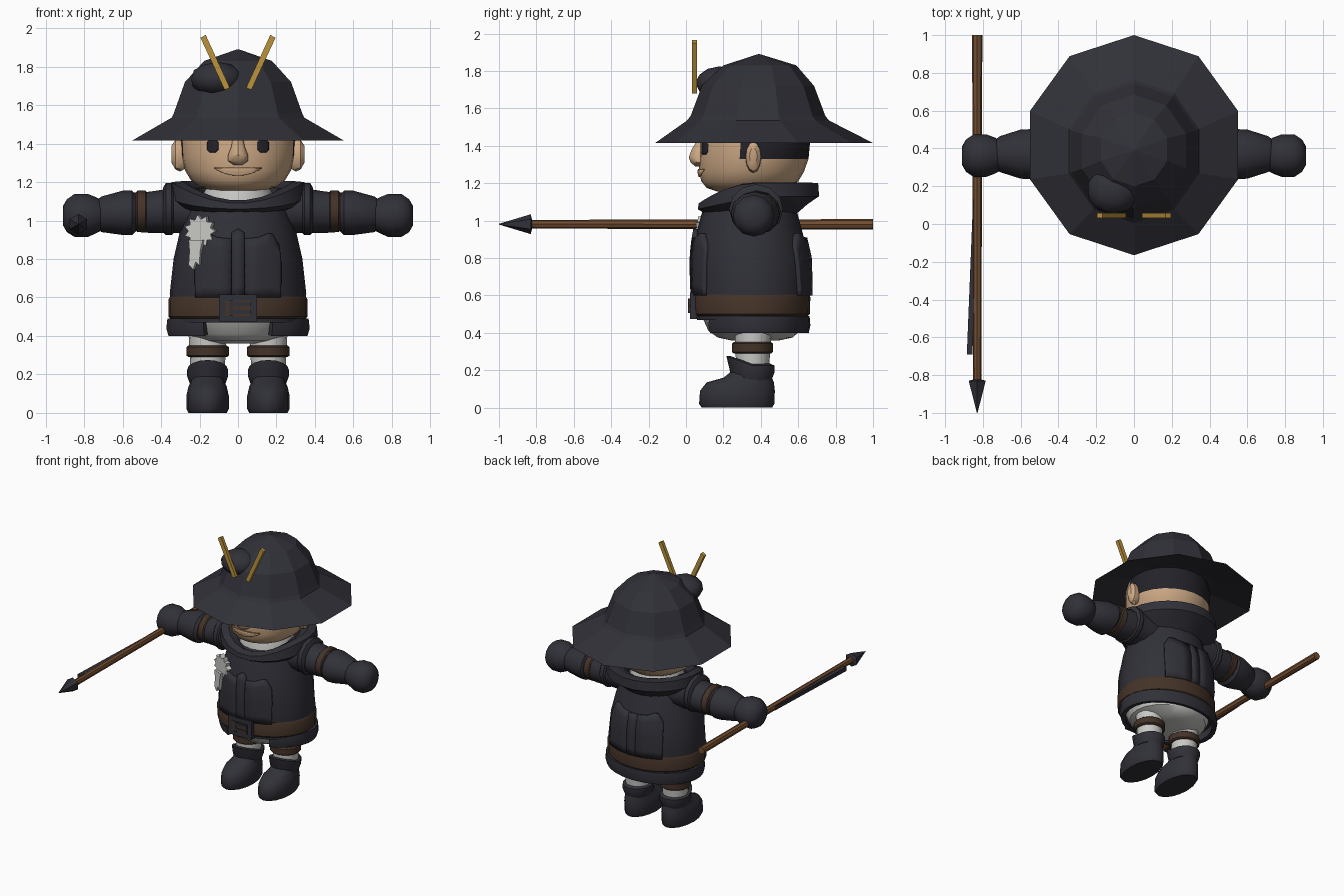
import bpy, bmesh, math
from math import sin, cos, pi, sqrt
from mathutils import Vector, Matrix

if "Cube" in bpy.data.objects:
    bpy.data.objects.remove(bpy.data.objects["Cube"])


def material(name, rgb):
    m = bpy.data.materials.new(name)
    m.diffuse_color = (*rgb, 1)
    m.use_nodes = True
    m.node_tree.nodes["Principled BSDF"].inputs["Base Color"].default_value = m.diffuse_color
    return m


CLOTH = material("charcoal cloth", (0.030, 0.030, 0.040))
HAIR = material("black hair", (0.016, 0.016, 0.022))
SKIN = material("skin", (0.60, 0.39, 0.23))
LIP = material("mouth line", (0.30, 0.16, 0.08))
WHITE = material("white linen", (0.58, 0.58, 0.56))
LEATHER = material("brown leather", (0.058, 0.033, 0.021))
WOOD = material("wood", (0.17, 0.075, 0.030))
GOLD = material("gold", (0.50, 0.29, 0.045))


def finish(name, bm, mat, angle=35):
    bmesh.ops.recalc_face_normals(bm, faces=bm.faces)
    me = bpy.data.meshes.new(name)
    bm.to_mesh(me)
    bm.free()
    me.materials.append(mat)
    if angle:
        me.shade_smooth()
        me.set_sharp_from_angle(angle=math.radians(angle))
    ob = bpy.data.objects.new(name, me)
    bpy.context.collection.objects.link(ob)
    return ob


def skin_rings(rings, closed_rings=True, loop=False, caps=True):
    """Bridge a list of point rings into a surface."""
    bm = bmesh.new()
    vs = [[bm.verts.new(p) for p in r] for r in rings]
    n = len(vs[0])
    pairs = list(zip(vs, vs[1:])) + ([(vs[-1], vs[0])] if loop else [])
    for a, b in pairs:
        for i in range(n if closed_rings else n - 1):
            j = (i + 1) % n
            bm.faces.new((a[i], a[j], b[j], b[i]))
    if caps and not loop and closed_rings:
        bm.faces.new(vs[0])
        bm.faces.new(vs[-1])
    return bm


def loft(name, rings, mat, axis="z", off=0, n=16, angle=35, sign=1):
    """Rings are (position on axis, half width, low, high)."""
    out = []
    for t, ra, lo, hi in rings:
        ring = []
        for i in range(n):
            w = pi / 2 + 2 * pi * i / n
            a, b = off + ra * cos(w), (lo + hi) / 2 + (hi - lo) / 2 * sin(w)
            ring.append({"z": (a, b, t), "x": (sign * t, a, b), "y": (a, t, b)}[axis])
        out.append(ring)
    return finish(name, skin_rings(out), mat, angle)


def shell(name, section, mat, a0=0, a1=2 * pi, n=20):
    """Sweep a closed section round the z axis."""
    full = a1 - a0 > 6.28
    secs = [section(a0 + (a1 - a0) * i / n) for i in range(n if full else n + 1)]
    return finish(name, skin_rings(secs, loop=full), mat)


def panel(name, rings, cols, mat, side=-1, thick=0.02, rows=6):
    """Plate laid on a lofted body; columns are (x, bottom, top)."""
    def depth(x, z):
        for p, q in zip(rings, rings[1:]):
            if p[0] <= z <= q[0]:
                f = (z - p[0]) / (q[0] - p[0])
                rx, lo, hi = [u + (v - u) * f for u, v in zip(p[1:], q[1:])]
                return (lo + hi) / 2 + side * (hi - lo) / 2 * sqrt(max(0, 1 - (x / rx) ** 2))
        return 0
    grid = []
    for x, z0, z1 in cols:
        zs = [z0 + (z1 - z0) * i / rows for i in range(rows + 1)]
        grid.append([(x, depth(x, z), z) for z in zs])
    ob = finish(name, skin_rings(grid, closed_rings=False), mat)
    mod = ob.modifiers.new("thickness", "SOLIDIFY")
    mod.thickness, mod.offset = thick, 0
    return ob


def prism(name, pts, y0, y1, mat, turn=0, pivot=(0, 0, 0)):
    bm = skin_rings([[(x, y, z) for x, z in pts] for y in (y0, y1)])
    bmesh.ops.rotate(bm, verts=bm.verts, cent=pivot, matrix=Matrix.Rotation(turn, 3, "Z"))
    return finish(name, bm, mat, 0)


def rect(x0, x1, z0, z1):
    return [(x0, z0), (x1, z0), (x1, z1), (x0, z1)]


# Hat: wide brim and faceted crown, with a folded lump at the front
loft("hat", [(1.50, .29, .11, .69), (1.415, .58, -.165, 1.0), (1.535, .362, .005, .765),
             (1.56, .35, .025, .745), (1.72, .29, .085, .685), (1.83, .185, .2, .59),
             (1.89, .005, .385, .395)], CLOTH, n=10, angle=0)
bm = bmesh.new()
bmesh.ops.create_icosphere(bm, subdivisions=2, radius=1,
                           matrix=Matrix.Translation((-.11, .18, 1.735)) @ Matrix.Diagonal((.14, .13, .09, 1)))
finish("hat_fold", bm, CLOTH)
for s in (1, -1):
    prism("hat_stick", [(s * x, z) for x, z in ((.042, 1.69), (.07, 1.68), (.195, 1.95), (.168, 1.965))],
          .032, .058, GOLD)

# Head: dark hair on the back of the skull
HEAD = [(1.155, .13, .17, .48), (1.175, .2, .11, .55), (1.21, .245, .082, .60), (1.26, .275, .07, .63),
        (1.33, .295, .07, .655), (1.44, .30, .075, .665), (1.52, .28, .10, .65)]
head = loft("head", HEAD, SKIN, n=24)
head.data.materials.append(HAIR)
for f in head.data.polygons:
    if f.center.z > 1.33 and f.center.y > .32:
        f.material_index = 1
loft("nose", [(1.29, .025, .05, .11), (1.31, .055, .025, .12), (1.34, .055, .015, .12),
              (1.38, .038, .03, .12), (1.43, .028, .06, .12)], SKIN, n=10)
panel("mouth", HEAD, [(x, 1.265 - .03 * (1 - (x / .11) ** 2), 1.272) for x in
                      (-.11, -.07, -.035, 0, .035, .07, .11)], SKIN, thick=.018)
panel("mouth_line", HEAD, [(x, 1.268, 1.276) for x in
                           (-.12, -.08, -.04, 0, .04, .08, .12)], LIP, thick=.014)
for s in (1, -1):
    panel("eye", HEAD, [(s * .13 + dx, 1.385 - h, 1.39 + h) for dx, h in
                        ((-.028, .016), (-.014, .032), (.014, .032), (.028, .016))], HAIR, thick=.016)
    loft("ear", [(.26, .03, 1.28, 1.40), (.30, .042, 1.255, 1.425), (.325, .04, 1.265, 1.42),
                 (.345, .02, 1.30, 1.39)], SKIN, "x", .36, 12, sign=s)

# Body: linen underclothes, coat, belt
loft("undershirt", [(1.0, .2, .15, .56), (1.12, .19, .16, .55), (1.2, .15, .19, .52)], WHITE)
loft("breeches_seat", [(.36, .1, .24, .5), (.375, .18, .17, .57), (.41, .28, .12, .61), (.5, .33, .08, .64)],
     WHITE, n=20)
COAT = [(.47, .34, .06, .645), (.62, .355, .045, .66), (.80, .335, .04, .655), (.93, .305, .055, .625),
        (1.06, .265, .09, .59), (1.10, .2, .15, .53)]
loft("coat", COAT, CLOTH, n=24)
BELT = [(.49, .352, .05, .652), (.50, .362, .04, .662), (.59, .362, .037, .665), (.605, .352, .045, .66)]
loft("belt", BELT, LEATHER, n=24)
prism("buckle", rect(-.1, .1, .475, .615), .022, .06, CLOTH)
prism("buckle_window", rect(-.065, .065, .505, .585), .017, .025, LEATHER)
for z in (.515, .555):
    prism("buckle_prong", rect(-.03, .065, z, z + .022), .011, .022, CLOTH)
prism("buckle_bar", rect(-.045, -.025, .505, .585), .011, .022, CLOTH)


# Coat skirt, open at the front
def skirt_section(a):
    prof = ((.93, .49), (.985, .49), (1.0, .44), (.97, .40), (.88, .405))
    return [(.375 * k * cos(a), .375 + .29 * k * sin(a), z) for k, z in prof]


shell("coat_skirt", skirt_section, CLOTH, -pi / 2 + .5, 3 * pi / 2 - .5, 22)


# Thrown-back hood, low at the throat
def hood_section(a):
    f, b = max(0, -sin(a)), max(0, sin(a))
    prof = ((.22, .21, 1.03, 0), (.32, .28, 1.09 - .05 * f, 0), (.355, .315, 1.13 - .07 * f, 1),
            (.345, .31, 1.20 - .11 * f * f, 1), (.29, .26, 1.205 - .10 * f * f, .6), (.23, .21, 1.17 - .09 * f * f, 0))
    return [(rx * cos(a) * (1 - .05 * b), .375 + ry * sin(a) + .025 * b * k, z) for rx, ry, z, k in prof]


shell("hood", hood_section, CLOTH, n=22)

# Raised pockets on front and back, and the front placket
for side, label in ((-1, "front"), (1, "back")):
    for s in (1, -1):
        panel(label + "_pocket", COAT, [(s * x, .60, z) for x, z in
              ((.035, .905), (.10, .91), (.145, .93), (.17, .93), (.205, .87), (.215, .80))], CLOTH, side, .036)
panel("placket", COAT, [(x, .60, z) for x, z in ((-.032, .935), (0, .955), (.032, .935))], CLOTH, -1, .045)
panel("back_panel", COAT, [(x, .60, .905) for x in (-.035, 0, .035)], CLOTH, 1, .036)

# White rosette with a ragged tail
star = [(-.195 + r * cos(i * pi / 11), .945 + r * sin(i * pi / 11))
        for i in range(22) for r in ((.085, .062)[i % 2],)]
prism("rosette", star, .075, .11, WHITE, -.35, (-.195, .09, .945))
prism("rosette_tail", [(-.25, .90), (-.17, .90), (-.185, .84), (-.19, .765), (-.21, .785), (-.225, .745),
                       (-.25, .77), (-.245, .84)], .065, .10, WHITE, -.4, (-.215, .09, .85))

for s in (1, -1):
    # Arm: shoulder roll, sleeve, strap, cuff and mitten
    loft("shoulder", [(.2, .13, .93, 1.16), (.335, .135, .935, 1.18), (.345, .145, .925, 1.195),
                      (.375, .145, .925, 1.195), (.39, .125, .94, 1.17)], CLOTH, "x", .375, 12, sign=s)
    loft("sleeve", [(.36, .125, .935, 1.165), (.46, .12, .935, 1.15), (.55, .11, .95, 1.145)],
         CLOTH, "x", .38, 12, sign=s)
    loft("arm_strap", [(.475, .12, .945, 1.15), (.482, .127, .938, 1.157), (.523, .125, .94, 1.155),
                       (.53, .118, .947, 1.148)], LEATHER, "x", .38, 12, sign=s)
    loft("cuff", [(.53, .115, .945, 1.135), (.55, .132, .925, 1.155), (.60, .13, .925, 1.155),
                  (.71, .095, .94, 1.125), (.73, .08, .955, 1.11)], CLOTH, "x", .37, 12, sign=s)
    loft("mitten", [(.70, .075, .955, 1.10), (.735, .095, .935, 1.12), (.78, .112, .915, 1.138),
                    (.85, .112, .915, 1.138), (.89, .085, .94, 1.11), (.91, .05, .975, 1.075)],
         CLOTH, "x", .362, 12, sign=s)

    # Leg: stocking, garter and boot
    x = s * .158
    loft("stocking", [(.15, .085, .27, .44), (.30, .093, .265, .45), (.43, .1, .26, .46)], WHITE, off=x)
    loft("garter", [(.29, .1, .255, .455), (.298, .11, .245, .465), (.342, .11, .245, .465),
                    (.35, .1, .255, .455)], LEATHER, off=x)
    loft("boot", [(0, .1, .085, .46), (.02, .11, .07, .472), (.09, .11, .075, .475), (.135, .10, .11, .47),
                  (.16, .088, .2, .46), (.20, .092, .25, .455)], CLOTH, off=x, angle=40)

    def cuff_section(a, x=x):
        f = max(0, -sin(a))
        prof = ((.085, .15), (.092, .15), (.106, .19), (.106, .225 + .05 * f), (.085, .235 + .04 * f))
        return [(x + r * cos(a), .355 + r * 1.12 * sin(a) - (.02 * f if z > .2 else 0), z) for r, z in prof]

    shell("boot_cuff", cuff_section, CLOTH, n=16)

# Spear held in one hand, with a narrow pennant lying along it
loft("spear_shaft", [(-.85, .022, .958, 1.004), (1.0, .027, .952, 1.008)], WOOD, "y", -.83, 8)
loft("spear_head", [(-1.0, .002, .979, .983), (-.83, .052, .928, 1.034), (-.822, .02, .96, 1.0)],
     CLOTH, "y", -.83, 6, 0)
bm = skin_rings([[(-.885, -.69, z), (-.855, -.69, z), (-.83, .13, z), (-.852, .13, z)] for z in (.963, .993)])
finish("pennant", bm, CLOTH, 0)
